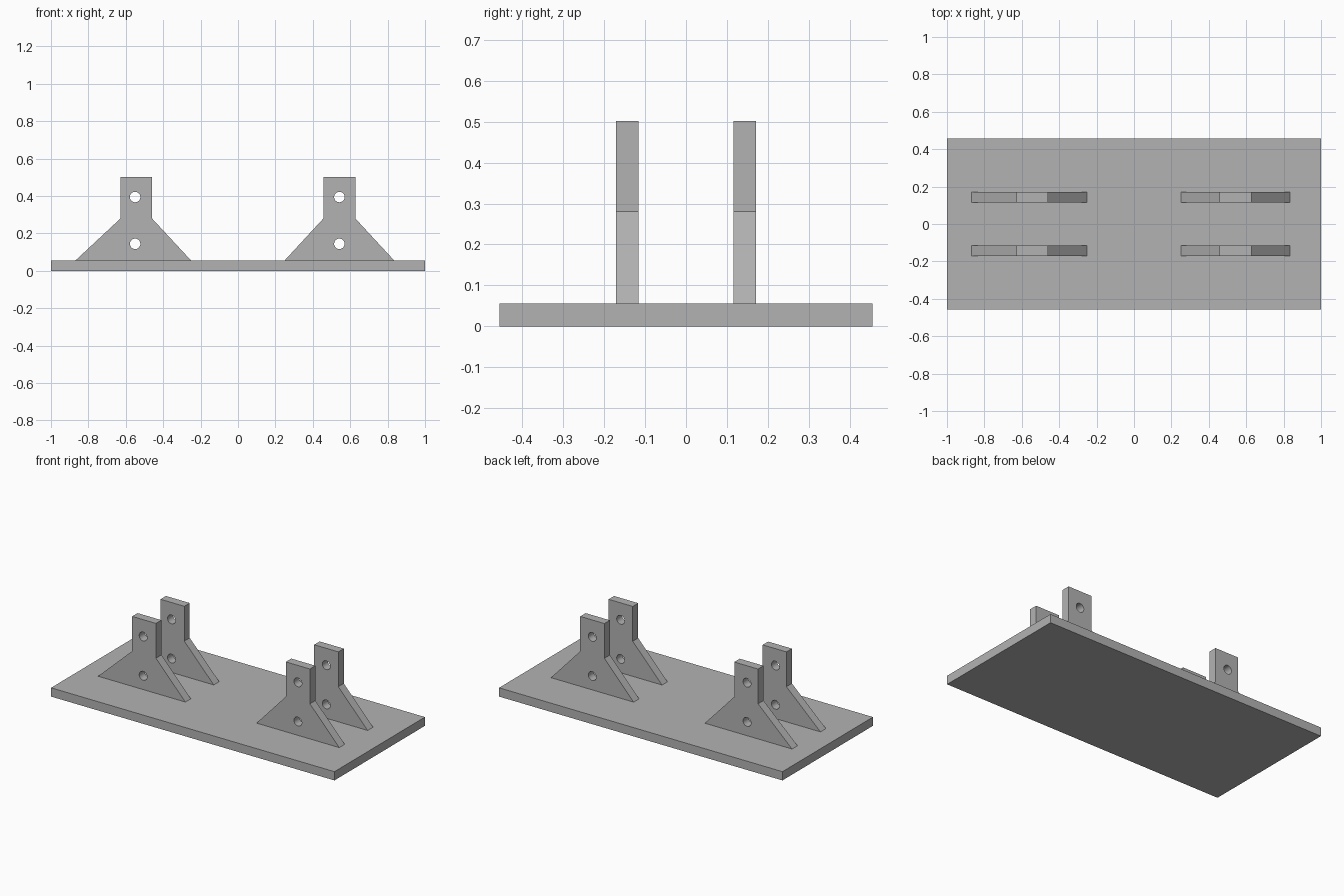
import bpy, bmesh, math

cube = bpy.data.objects.get("Cube")
if cube:
    bpy.data.objects.remove(cube, do_unlink=True)

grey = bpy.data.materials.new("plain_grey")
grey.use_nodes = True
colour = (0.45, 0.45, 0.45, 1)
grey.diffuse_color = colour
grey.node_tree.nodes["Principled BSDF"].inputs["Base Color"].default_value = colour

PLATE_TOP = 0.056
SHOULDER = 0.28
TOP = 0.502
THICKNESS = 0.055
HOLE_RADIUS = 0.028
HOLE_HEIGHTS = (0.144, 0.394)


def add_loop(curve, points):
    spline = curve.splines.new("POLY")
    spline.points.add(len(points) - 1)
    for p, (x, z) in zip(spline.points, points):
        p.co = (x, z, 0, 1)
    spline.use_cyclic_u = True


def bracket(name, foot, column, hole_x, y):
    """Upright plate: sloping foot, narrow column and two drilled holes."""
    curve = bpy.data.curves.new(name, "CURVE")
    curve.dimensions = "2D"
    curve.fill_mode = "BOTH"
    curve.extrude = THICKNESS / 2
    add_loop(curve, [(foot[0], PLATE_TOP), (foot[1], PLATE_TOP),
                     (column[1], SHOULDER), (column[1], TOP),
                     (column[0], TOP), (column[0], SHOULDER)])
    for z in HOLE_HEIGHTS:
        angles = [math.tau * i / 32 for i in range(32)]
        add_loop(curve, [(hole_x + HOLE_RADIUS * math.cos(a),
                          z + HOLE_RADIUS * math.sin(a)) for a in angles])
    obj = bpy.data.objects.new(name, curve)
    bpy.context.collection.objects.link(obj)
    obj.location.y = y
    obj.rotation_euler.x = math.pi / 2
    bpy.ops.object.select_all(action="DESELECT")
    obj.select_set(True)
    bpy.context.view_layer.objects.active = obj
    bpy.ops.object.convert(target="MESH")
    obj = bpy.context.object

    # Weld the caps to the sides
    bm = bmesh.new()
    bm.from_mesh(obj.data)
    bmesh.ops.remove_doubles(bm, verts=bm.verts, dist=0.0001)
    bmesh.ops.recalc_face_normals(bm, faces=bm.faces)
    bm.to_mesh(obj.data)
    bm.free()
    obj.data.materials.clear()
    obj.data.materials.append(grey)
    bpy.ops.object.shade_smooth_by_angle(angle=math.radians(30))


# Base plate
bpy.ops.mesh.primitive_cube_add(size=1, location=(0, 0, PLATE_TOP / 2))
plate = bpy.context.object
plate.name = "base_plate"
plate.scale = (2, 0.912, PLATE_TOP)
bpy.ops.object.transform_apply(location=False, rotation=False, scale=True)
plate.data.materials.append(grey)

# Two pairs of brackets
for row, y in (("front", -0.143), ("back", 0.143)):
    bracket(row + "_right_bracket", (-0.868, -0.252), (-0.628, -0.46), -0.55, y)
    bracket(row + "_left_bracket", (0.25, 0.834), (0.457, 0.627), 0.542, y)
